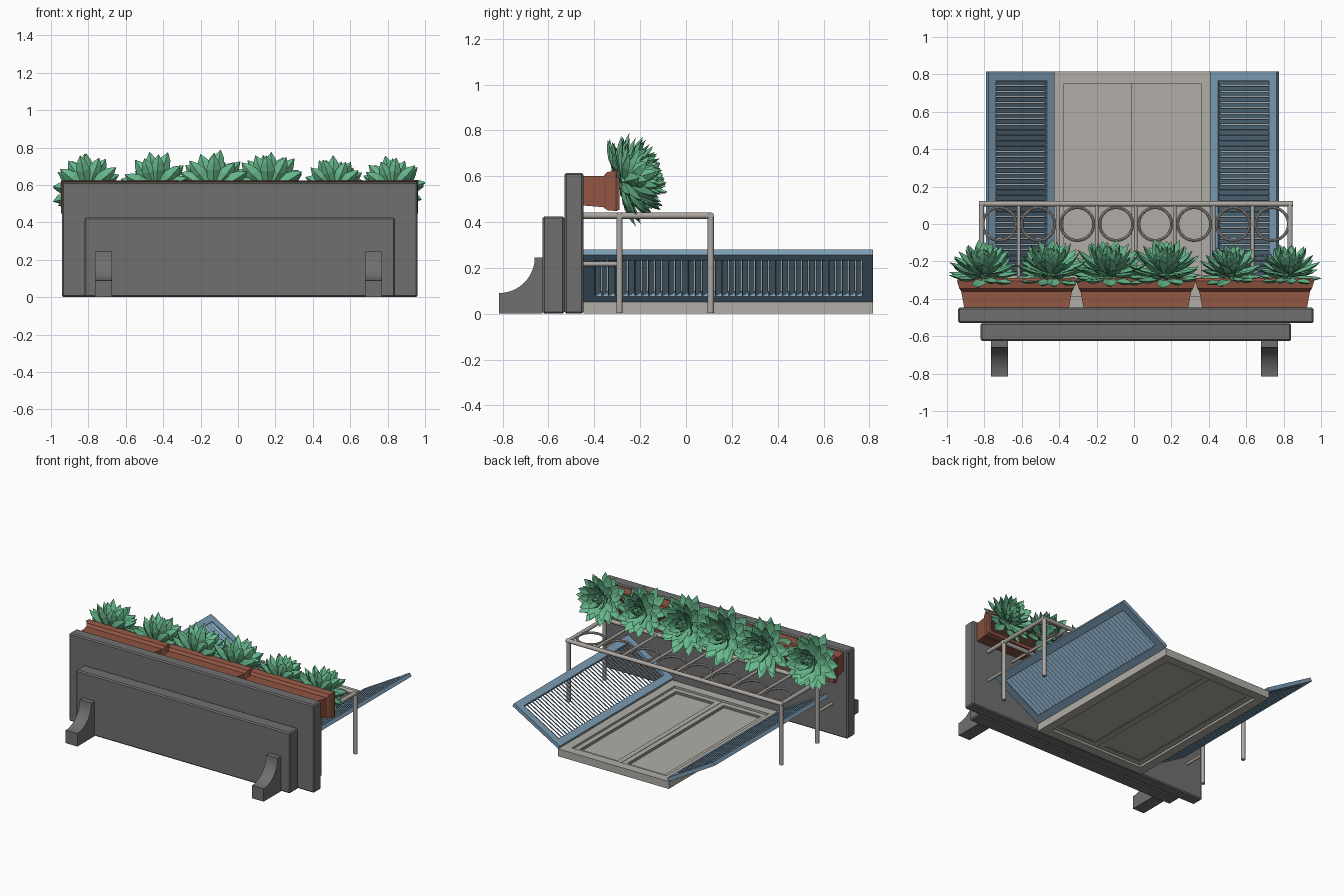
import bpy, bmesh, math, random
from mathutils import Matrix, Vector

if "Cube" in bpy.data.objects:
    bpy.data.objects.remove(bpy.data.objects["Cube"])

random.seed(4)


def material(name, rgb):
    m = bpy.data.materials.new(name)
    m.diffuse_color = (*rgb, 1)
    m.use_nodes = True
    m.node_tree.nodes["Principled BSDF"].inputs["Base Color"].default_value = m.diffuse_color
    return m


STONE = material("dark_stone", (0.16, 0.16, 0.16))
FRAME = material("warm_grey_paint", (0.44, 0.42, 0.385))
METAL = material("pale_metal", (0.42, 0.39, 0.36))
BLUE = material("shutter_blue", (0.20, 0.33, 0.45))
CLAY = material("terracotta", (0.28, 0.09, 0.055))
SOIL = material("soil", (0.06, 0.03, 0.02))
GREEN = material("succulent_green", (0.14, 0.49, 0.27))


def finish(name, bm, mats, smooth=False, bevel=0):
    bmesh.ops.recalc_face_normals(bm, faces=bm.faces)
    me = bpy.data.meshes.new(name)
    bm.to_mesh(me)
    bm.free()
    for m in mats:
        me.materials.append(m)
    ob = bpy.data.objects.new(name, me)
    bpy.context.collection.objects.link(ob)
    if bevel:
        b = ob.modifiers.new("bevel", 'BEVEL')
        b.width, b.segments = bevel, 1
    if smooth:
        bpy.ops.object.select_all(action='DESELECT')
        ob.select_set(True)
        bpy.context.view_layer.objects.active = ob
        bpy.ops.object.shade_smooth_by_angle(angle=math.radians(40))
    return ob


def box(bm, lo, hi, M=Matrix(), tilt=0):
    lo, hi = Vector(lo), Vector(hi)
    bmesh.ops.create_cube(bm, size=1, matrix=M @ Matrix.Translation((lo + hi) / 2)
                          @ Matrix.Rotation(tilt, 4, 'X') @ Matrix.Diagonal((*(hi - lo), 1)))


def border(bm, x0, x1, y0, y1, z0, z1, w, M=Matrix()):
    """Rectangular ring made of two stiles and two rails."""
    box(bm, (x0, y0, z0), (x0 + w, y1, z1), M)
    box(bm, (x1 - w, y0, z0), (x1, y1, z1), M)
    box(bm, (x0 + w, y0, z0), (x1 - w, y0 + w, z1), M)
    box(bm, (x0 + w, y1 - w, z0), (x1 - w, y1, z1), M)


def tube(bm, a, b, r, n=14):
    a, b = Vector(a), Vector(b)
    rot = (b - a).to_track_quat('Z', 'Y').to_matrix().to_4x4()
    bmesh.ops.create_cone(bm, cap_ends=True, segments=n, radius1=r, radius2=r,
                          depth=(b - a).length, matrix=Matrix.Translation((a + b) / 2) @ rot)


def loft(bm, rings, cap=True):
    vs = [[bm.verts.new(p) for p in r] for r in rings]
    n = len(vs[0])
    for a, b in zip(vs, vs[1:]):
        for i in range(n):
            bm.faces.new((a[i], a[(i + 1) % n], b[(i + 1) % n], b[i]))
    if cap:
        bm.faces.new(vs[0])
        return bm.faces.new(vs[-1])


# balcony slab in two steps
for name, lo, hi in (("balcony_slab", (-0.94, -0.53, 0), (0.96, -0.447, 0.615)),
                     ("balcony_slab_step", (-0.82, -0.625, 0), (0.84, -0.53, 0.425))):
    bm = bmesh.new()
    box(bm, lo, hi)
    finish(name, bm, [STONE], bevel=0.008)

# curved brackets under the slab
arc = [(-0.815 + 0.155 * math.sin(t), 0.245 - 0.155 * math.cos(t))
       for t in [math.pi / 2 * i / 10 for i in range(11)]]
profile = [(-0.625, 0), (-0.815, 0)] + arc + [(-0.625, 0.245)]
for name, x0 in (("bracket_left", -0.765), ("bracket_right", 0.68)):
    bm = bmesh.new()
    loft(bm, [[(x, y, z) for y, z in profile] for x in (x0, x0 + 0.09)])
    finish(name, bm, [STONE], smooth=True)

# window frame and pair of doors
bm = bmesh.new()
border(bm, -0.437, 0.42, -0.447, 0.815, 0, 0.052, 0.063)
finish("window_frame", bm, [FRAME])
for name, x0, x1 in (("door_left", -0.374, -0.0115), ("door_right", -0.0085, 0.357)):
    bm = bmesh.new()
    border(bm, x0, x1, -0.384, 0.752, 0.015, 0.038, 0.036)
    border(bm, x0 + 0.036, x1 - 0.036, -0.348, 0.716, 0.018, 0.031, 0.008)
    box(bm, (x0 + 0.03, -0.35, 0.02), (x1 - 0.03, 0.72, 0.025))
    finish(name, bm, [FRAME])

# shutters swung open by thirty degrees, with slats and hinges
for side, s, hx in (("left", -1, -0.437), ("right", 1, 0.42)):
    M = (Matrix.Translation((hx, 0, 0.052)) @ Matrix.Diagonal((s, 1, 1, 1))
         @ Matrix.Rotation(math.radians(-30), 4, 'Y'))
    bm = bmesh.new()
    border(bm, 0, 0.41, -0.447, 0.815, 0, 0.026, 0.048, M)
    count = 40
    for i in range(count):
        y = -0.385 + (0.753 + 0.385) * i / (count - 1)
        box(bm, (0.046, y - 0.015, 0.0105), (0.364, y + 0.015, 0.0155), M, math.radians(35))
    finish("shutter_" + side, bm, [BLUE])
    bm = bmesh.new()
    for y in (-0.2, 0.53):
        tube(bm, (hx - s * 0.002, y - 0.08, 0.064), (hx - s * 0.002, y + 0.08, 0.064), 0.01)
    finish("hinges_" + side, bm, [METAL], smooth=True)

# railing bars
Z, TOP, LOW, XL, XR, R = 0.428, 0.108, -0.29, -0.815, 0.835, 0.014
bm = bmesh.new()
for y in (TOP, LOW):
    tube(bm, (XL - 0.014, y, Z), (XR + 0.014, y, Z), R)
for x in (XL, XR):
    tube(bm, (x, -0.45, Z), (x, TOP, Z), R)
    tube(bm, (x, -0.45, 0.217), (x, LOW, 0.217), 0.01)
    for y in (TOP, LOW):
        tube(bm, (x, y, 0.003), (x, y, Z), R)
STEP = 0.2083
for i in range(7):
    x = -0.72 + STEP * (i + 0.5)
    tube(bm, (x, -0.45, Z), (x, TOP, Z), 0.01)
finish("railing", bm, [METAL], smooth=True)

# railing rings
bm = bmesh.new()
for i in range(8):
    c, rings = Vector((-0.72 + STEP * i, 0, Z)), []
    for j in range(33):
        t = 2 * math.pi * j / 32
        d = Vector((math.cos(t), math.sin(t), 0))
        rings.append([c + d * (0.088 + 0.008 * math.cos(k * math.pi / 4))
                      + Vector((0, 0, 0.009 * math.sin(k * math.pi / 4))) for k in range(8)])
    loft(bm, rings, cap=False)
bmesh.ops.remove_doubles(bm, verts=bm.verts, dist=1e-5)
finish("railing_rings", bm, [METAL], smooth=True)

# three planters: y, half width, low z, high z
sections = [(-0.447, 0.28, 0.472, 0.602), (-0.36, 0.296, 0.465, 0.60), (-0.345, 0.306, 0.452, 0.618),
            (-0.305, 0.318, 0.448, 0.625), (-0.29, 0.312, 0.454, 0.618),
            (-0.29, 0.292, 0.475, 0.60), (-0.31, 0.288, 0.48, 0.595)]
for name, cx in (("planter_left", -0.628), ("planter_middle", 0.01), ("planter_right", 0.645)):
    bm = bmesh.new()
    cap = loft(bm, [[(cx - w, y, a), (cx + w, y, a), (cx + w, y, b), (cx - w, y, b)]
                    for y, w, a, b in sections])
    cap.material_index = 1
    finish(name, bm, [CLAY, SOIL])


# one pointed, cupped leaf growing along +z of its matrix, bent toward the plant axis
def leaf(bm, M, length, width):
    rings = []
    for t, w in ((0, 0.3), (0.3, 0.75), (0.6, 1.0), (0.82, 0.7), (1, 0.03)):
        h, bend = width * w / 2, 0.16 * length * t * t
        rings.append([M @ Vector(p) for p in (
            (-h, -bend - 0.10 * h, length * t), (0, -bend + 0.12 * h, length * t),
            (h, -bend - 0.10 * h, length * t), (0, -bend + 0.5 * h, length * t))])
    loft(bm, rings)


# succulents: x, size; leaves per layer: count, length, width, angle from axis
layers = [(11, 0.195, 0.075, 97), (11, 0.20, 0.075, 80), (10, 0.195, 0.072, 63),
          (9, 0.18, 0.066, 46), (7, 0.155, 0.056, 30), (5, 0.125, 0.044, 14)]
plants = [(-0.805, 0.97), (-0.44, 1.0), (-0.135, 1.02), (0.165, 1.02), (0.515, 0.88), (0.825, 0.88)]
for n, (px, size) in enumerate(plants):
    bm = bmesh.new()
    base = (Matrix.Translation((px, -0.275, 0.575)) @ Matrix.Rotation(math.radians(-72), 4, 'X')
            @ Matrix.Scale(size, 4))
    for k, (count, length, width, ang) in enumerate(layers):
        for i in range(count):
            turn = 2 * math.pi * (i + 0.5 * (k % 2)) / count + n + random.uniform(-0.1, 0.1)
            tip = math.radians(ang + random.uniform(-5, 5))
            M = (base @ Matrix.Translation((0, 0, 0.006 * k)) @ Matrix.Rotation(turn, 4, 'Z')
                 @ Matrix.Rotation(-tip, 4, 'X'))
            leaf(bm, M, length * random.uniform(0.93, 1.05), width)
    tube(bm, base @ Vector((0, 0, -0.04)), base @ Vector((0, 0, 0.05)), 0.03, 8)
    finish("succulent_%d" % (n + 1), bm, [GREEN])
